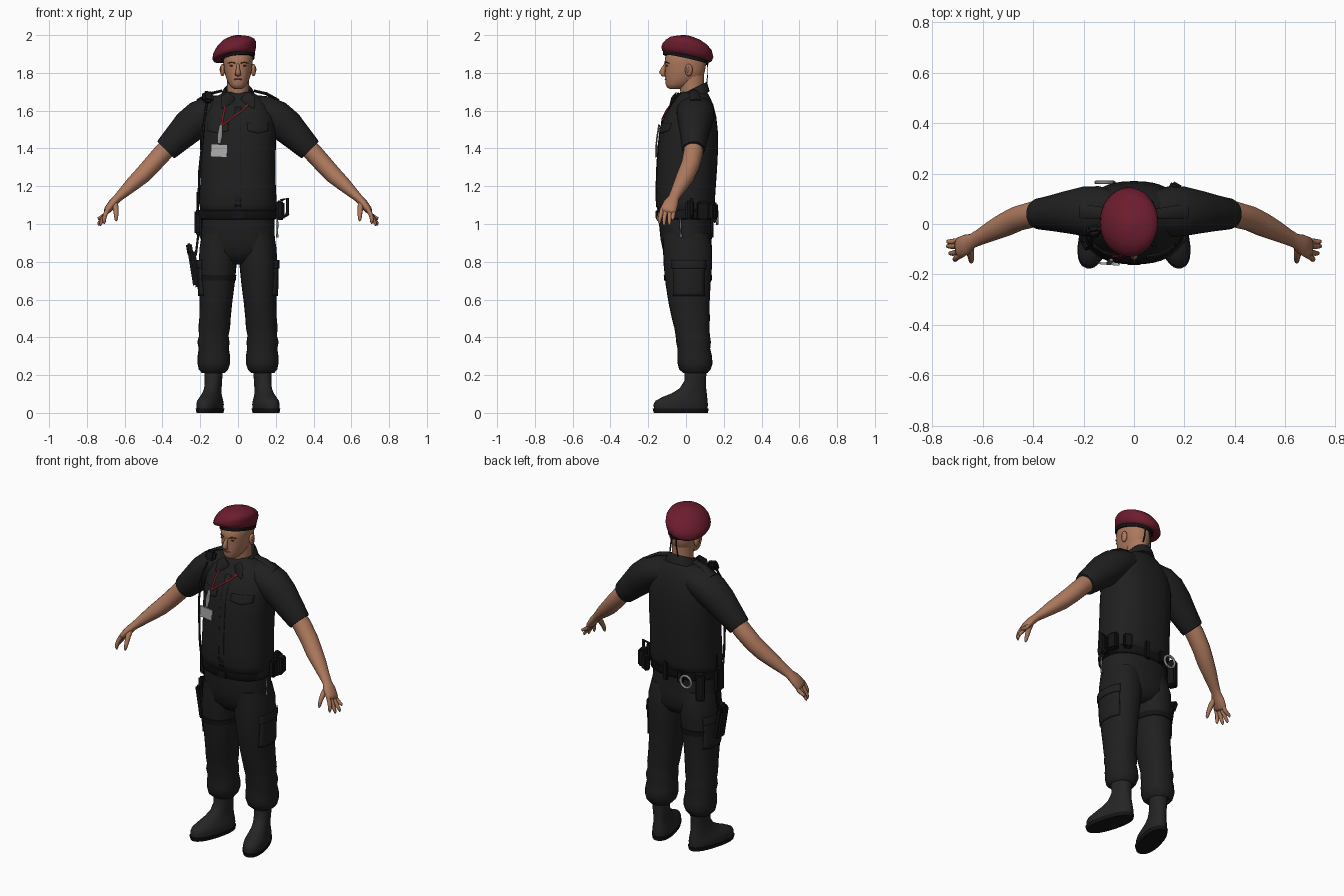
import bpy, bmesh, math
from mathutils import Vector, Matrix
from mathutils.bvhtree import BVHTree


def mat(name, r, g, b):
    m = bpy.data.materials.new(name)
    m.diffuse_color = (r, g, b, 1)
    return m


CLOTH = mat("black_cloth", .014, .014, .014)
BOOT = mat("boot_leather", .018, .018, .018)
GEAR = mat("black_gear", .007, .007, .008)
SKIN = mat("skin", .42, .19, .11)
LIP = mat("lips", .27, .10, .065)
BROW = mat("brow_brown", .07, .03, .018)
WINE = mat("wine_felt", .15, .012, .027)
RED = mat("red_cord", .24, .012, .022)
GREY = mat("badge_grey", .42, .42, .42)
STEEL = mat("steel", .25, .25, .26)


def finish(name, bm, m, mirror=False, angle=50, sub=0):
    bmesh.ops.recalc_face_normals(bm, faces=bm.faces)
    me = bpy.data.meshes.new(name)
    bm.to_mesh(me)
    bm.free()
    me.materials.append(m)
    ob = bpy.data.objects.new(name, me)
    bpy.context.collection.objects.link(ob)
    if mirror:
        ob.modifiers.new("mirror", 'MIRROR')
    if sub:
        ob.modifiers.new("subdivision", 'SUBSURF').levels = sub
        ob.modifiers["subdivision"].render_levels = sub
    for o in bpy.context.selected_objects:
        o.select_set(False)
    ob.select_set(True)
    bpy.context.view_layer.objects.active = ob
    bpy.ops.object.shade_smooth_by_angle(angle=math.radians(angle))
    return ob


def skin_rings(bm, rings, caps=True):
    vs = [[bm.verts.new(p) for p in r] for r in rings]
    n = len(vs[0])
    for a, b in zip(vs, vs[1:]):
        for i in range(n):
            bm.faces.new((a[i], a[(i + 1) % n], b[(i + 1) % n], b[i]))
    if caps:
        bm.faces.new(vs[0])
        bm.faces.new(vs[-1])


def unit_ring(n, e):
    out = []
    for i in range(n):
        c, s = math.cos(2 * math.pi * i / n), math.sin(2 * math.pi * i / n)
        out.append((math.copysign(abs(c) ** (2 / e), c), math.copysign(abs(s) ** (2 / e), s)))
    return out


def loft(name, rings, m, e=2.0, n=28, rot=0, caps=True, **kw):
    """Stack of rings: cx, z, rx, y_front, y_back, tilt_x, tilt_y."""
    bm, out = bmesh.new(), []
    for r in rings:
        cx, z, rx, y0, y1, tx, ty = (tuple(r) + (0, 0))[:7]
        pts = []
        for u, v in unit_ring(n, e):
            dx, dy = u * rx, v * (y1 - y0) / 2
            pts.append((cx + dx * math.cos(rot) - dy * math.sin(rot),
                        (y0 + y1) / 2 + dx * math.sin(rot) + dy * math.cos(rot), z + dx * tx + dy * ty))
        out.append(pts)
    skin_rings(bm, out, caps)
    return finish(name, bm, m, **kw)


def tube(name, path, m, n=16, ref=(0, 1, 0), **kw):
    """Path points: x, y, z, radius across, radius along ref."""
    bm, out = bmesh.new(), []
    P = [Vector(p[:3]) for p in path]
    for i, p in enumerate(path):
        t = (P[min(i + 1, len(P) - 1)] - P[max(i - 1, 0)]).normalized()
        v = Vector(ref)
        v = (v - t * v.dot(t)).normalized()
        w = t.cross(v)
        out.append([P[i] + w * (a * p[3]) + v * (b * p[-1]) for a, b in unit_ring(n, 2)])
    skin_rings(bm, out)
    return finish(name, bm, m, **kw)


def box(name, loc, size, m, rot=(0, 0, 0), bevel=.008, **kw):
    bm = bmesh.new()
    M = Matrix.Translation(loc)
    for a, ax in zip(rot, 'XYZ'):
        M = M @ Matrix.Rotation(a, 4, ax)
    bmesh.ops.create_cube(bm, size=1, matrix=Matrix.Diagonal((*size, 1)))
    bmesh.ops.bevel(bm, geom=bm.edges[:], offset=min(bevel, min(size) * .3), segments=2, affect='EDGES')
    bm.transform(M)
    return finish(name, bm, m, angle=35, **kw)


def ball(name, loc, size, m, **kw):
    bm = bmesh.new()
    bmesh.ops.create_uvsphere(bm, u_segments=16, v_segments=10, radius=1,
                              matrix=Matrix.Translation(loc) @ Matrix.Diagonal((*size, 1)))
    return finish(name, bm, m, **kw)


def bvh(ob):
    bm = bmesh.new()
    bm.from_mesh(ob.data)
    return BVHTree.FromBMesh(bm)


def patch(name, tree, side, a0, a1, z0, z1, m, dip=0, off=.006, n=8, **kw):
    """Cloth plate laid on a surface from the front or the +x side."""
    bm, rows = bmesh.new(), []
    for j in range(n + 1):
        row = []
        for i in range(n + 1):
            s, t = i / n, j / n
            a, z = a0 + (a1 - a0) * s, z0 + (z1 - z0) * t - dip * (1 - t) * (1 - abs(2 * s - 1))
            o, d = ((a, -1, z), (0, 1, 0)) if side == 'front' else ((1, a, z), (-1, 0, 0))
            hit = tree.ray_cast(Vector(o), Vector(d))
            row.append(bm.verts.new((hit[0] or Vector(o)) - Vector(d) * off))
        rows.append(row)
    for j in range(n):
        for i in range(n):
            bm.faces.new((rows[j][i], rows[j][i + 1], rows[j + 1][i + 1], rows[j + 1][i]))
    ob = finish(name, bm, m, **kw)
    ob.modifiers.new("thickness", 'SOLIDIFY').thickness = .007
    return ob


# Shirt, collar and sleeves
shirt = loft("shirt", [(0, 1.06, .185, -.14, .13), (0, 1.075, .2, -.152, .145), (0, 1.11, .205, -.16, .152),
                       (0, 1.2, .2, -.158, .158), (0, 1.3, .198, -.155, .165), (0, 1.4, .2, -.148, .17),
                       (0, 1.5, .2, -.138, .168), (0, 1.57, .19, -.115, .16), (0, 1.63, .165, -.08, .145),
                       (0, 1.675, .115, -.045, .125), (0, 1.70, .07, -.02, .11)], CLOTH, e=2.4, n=40, angle=70)
tube("sleeve", [(.07, .05, 1.615, .07, .08), (.14, .05, 1.60, .08, .10), (.2, .05, 1.565, .092, .098),
                (.26, .047, 1.515, .09, .085), (.32, .043, 1.455, .077, .072), (.375, .04, 1.40, .066, .062),
                (.383, .04, 1.392, .062, .058)], CLOTH, n=24, mirror=True)
loft("collar", [(0, 1.655, .098, -.06, .125, 0, .5), (0, 1.70, .082, -.045, .115, 0, .5),
                (0, 1.715, .07, -.038, .108, 0, .5), (0, 1.69, .06, -.03, .1, 0, .3)], CLOTH, angle=70)
tube("collar_wing", [(.035, -.055, 1.68, .006, .028), (.062, -.075, 1.655, .006, .032), (.085, -.088, 1.615, .004, .006)],
     CLOTH, n=8, ref=(1, 0, .6), mirror=True, angle=30)
tube("epaulette", [(.085, .04, 1.705, .007, .02), (.15, .045, 1.69, .008, .026), (.215, .05, 1.655, .007, .03)],
     CLOTH, n=8, mirror=True, angle=30)
torso = bvh(shirt)
patch("pocket_flap", torso, 'front', .05, .165, 1.495, 1.535, CLOTH, dip=.015, mirror=True)
patch("button_placket", torso, 'front', -.016, .016, 1.09, 1.62, CLOTH, off=.003)

# Trousers and belt
loft("trouser_seat", [(0, 1.075, .19, -.145, .135), (0, 1.0, .193, -.143, .132), (0, .92, .195, -.135, .135),
                      (0, .85, .19, -.12, .138), (0, .80, .12, -.08, .11), (0, .785, .05, -.04, .07)], CLOTH, e=2.3, n=36, angle=70)
leg = loft("trouser_leg", [(.1, .95, .09, -.12, .12), (.104, .87, .1, -.122, .138), (.108, .78, .1, -.118, .138),
                           (.112, .68, .094, -.108, .13), (.117, .58, .086, -.092, .125), (.122, .5, .083, -.075, .126),
                           (.126, .45, .084, -.062, .125), (.128, .41, .078, -.055, .126), (.13, .375, .085, -.052, .132),
                           (.128, .34, .08, -.045, .128), (.128, .3, .086, -.046, .138), (.128, .26, .086, -.044, .14),
                           (.13, .23, .078, -.036, .13), (.13, .212, .062, -.015, .115), (.13, .235, .045, 0, .1)],
           CLOTH, e=2.2, mirror=True, angle=75)
patch("cargo_pocket", bvh(leg), 'side', -.07, .1, .62, .77, CLOTH, off=.008, mirror=True)
patch("cargo_flap", bvh(leg), 'side', -.078, .108, .765, .81, CLOTH, off=.013, mirror=True)
loft("belt", [(0, 1.025, .198, -.148, .14), (0, 1.03, .204, -.154, .146), (0, 1.07, .204, -.156, .148),
              (0, 1.075, .198, -.15, .14)], GEAR, e=2.35, n=40)
box("belt_buckle", (0, -.156, 1.05), (.06, .012, .045), GEAR)

# Boots
loft("boot", [(.148, .02, .058, -.174, .118), (.148, .045, .06, -.176, .12), (.147, .065, .056, -.165, .118),
              (.143, .085, .049, -.125, .115), (.138, .105, .044, -.075, .112), (.133, .13, .042, -.035, .108),
              (.13, .17, .044, -.008, .106), (.13, .25, .048, -.01, .11)], BOOT, e=2.3, rot=.27, mirror=True, angle=70)
loft("boot_sole", [(.148, 0, .058, -.174, .12), (.148, .022, .063, -.181, .124)], GEAR, e=2.3, rot=.27, mirror=True)

# Arms and hands
tube("arm", [(.34, .04, 1.435, .05, .05), (.40, .038, 1.375, .05, .052), (.46, .022, 1.308, .048, .05),
             (.51, -.002, 1.255, .045, .048), (.56, -.026, 1.21, .038, .041), (.61, -.052, 1.163, .028, .032),
             (.64, -.067, 1.135, .022, .029), (.663, -.08, 1.11, .023, .04), (.69, -.094, 1.075, .02, .043),
             (.7, -.098, 1.06, .012, .036)], SKIN, mirror=True, angle=80)
for i, (y, x1, y1, z1) in enumerate([(-.066, .738, -.07, 1.02), (-.086, .738, -.088, .992),
                                     (-.107, .728, -.116, .99), (-.126, .708, -.14, 1.0)]):
    tube(f"finger_{i + 1}", [(.688, y, 1.08, .012), (.703, (y + y1) / 2, 1.05, .0115), ((.71 + x1) / 2, y1, (1.05 + z1) / 2, .0105),
                             (x1, y1, z1 + .01, .008), (x1, y1, z1, .003)], SKIN, n=8, mirror=True, angle=80)
tube("thumb", [(.65, -.085, 1.12, .014), (.648, -.118, 1.085, .015), (.645, -.138, 1.05, .012),
               (.645, -.148, 1.025, .009), (.645, -.15, 1.015, .003)], SKIN, n=8, mirror=True, angle=80)

# Head
loft("neck", [(0, 1.63, .062, -.02, .1), (0, 1.7, .057, -.03, .095), (0, 1.79, .058, -.04, .095)], SKIN)
loft("head", [(0, 1.715, .02, -.085, -.03), (0, 1.722, .034, -.1, -.01), (0, 1.74, .048, -.108, .035),
              (0, 1.765, .06, -.109, .075), (0, 1.79, .068, -.111, .095), (0, 1.82, .074, -.11, .102),
              (0, 1.845, .076, -.113, .106), (0, 1.88, .079, -.112, .106), (0, 1.93, .065, -.085, .08)],
     SKIN, e=2.2, n=32, angle=80)
tube("nose", [(0, -.104, 1.848, .008, .007), (0, -.118, 1.825, .012, .009), (0, -.127, 1.803, .016, .014),
              (0, -.119, 1.789, .011, .016), (0, -.11, 1.785, .004, .006)], SKIN, n=12, ref=(1, 0, 0), angle=80)
ball("eye", (.031, -.1, 1.838), (.013, .007, .0045), BROW, mirror=True)
tube("brow", [(.014, -.112, 1.851, .004), (.034, -.106, 1.857, .004), (.054, -.09, 1.851, .003)], BROW, n=6, ref=(0, 0, 1), mirror=True)
ball("mouth", (0, -.106, 1.766), (.024, .007, .005), LIP)
ball("ear", (.082, .015, 1.815), (.013, .02, .033), SKIN, mirror=True)
ball("ear_hollow", (.092, .01, 1.818), (.005, .01, .018), LIP, mirror=True)

# Beret with trim band and ribbon ends
loft("beret_band", [(0, 1.872, .083, -.115, .112, .1, -.22), (0, 1.87, .088, -.121, .118, .1, -.22),
                    (0, 1.887, .089, -.122, .12, .12, -.22)], GEAR, n=36)
loft("beret", [(0, 1.886, .088, -.121, .119, .12, -.22), (-.017, 1.896, .111, -.128, .138, .3, -.22),
               (-.02, 1.912, .116, -.13, .145, .33, -.2), (-.018, 1.935, .113, -.124, .137, .28, -.15),
               (-.012, 1.96, .099, -.108, .112, .2, -.12), (-.006, 1.982, .073, -.083, .075, .12, -.1),
               (0, 1.995, .04, -.05, .03, .05, -.05), (0, 2.0, .012, -.02, 0)], WINE, n=36, angle=85)
for x, z in ((-.012, 1.74), (.014, 1.76)):
    tube("beret_ribbon", [(x, .113, 1.855, .005, .002), (x * 1.5, .116, 1.80, .005, .002), (x * 2, .11, z, .005, .002)], GEAR, n=6)

# Lanyard and badge
for k, pts in enumerate([[(-.065, 1.64), (-.078, 1.58), (-.088, 1.52)], [(.062, 1.64), (.02, 1.6), (-.04, 1.555), (-.088, 1.52)]]):
    path = []
    for x, z in pts:
        hit = torso.ray_cast(Vector((x, -1, z)), Vector((0, 1, 0)))[0]
        path.append((x, hit.y - .009, z, .005, .003))
    tube(f"lanyard_{k + 1}", path, RED, n=6)
tube("badge_clip", [(-.09, -.142, 1.525, .008, .005), (-.095, -.152, 1.47, .014, .004), (-.1, -.157, 1.425, .008, .004)], STEEL, n=8)
box("badge", (-.1, -.158, 1.388), (.088, .008, .068), GREY, rot=(0, .05, -.08))

# Shoulder microphone, cable and hip radio
box("shoulder_microphone", (-.16, -.03, 1.672), (.058, .04, .06), GEAR, rot=(-.4, 0, .2), bevel=.012)
tube("radio_cable", [(-.165, -.055, 1.64, .006), (-.178, -.095, 1.56, .006), (-.19, -.1, 1.42, .006), (-.205, -.075, 1.28, .006),
                     (-.208, -.065, 1.15, .006), (-.215, -.04, 1.05, .006)], GEAR, n=8)
box("radio", (-.212, -.01, 1.01), (.035, .06, .13), GEAR)
tube("radio_antenna", [(-.215, .01, 1.07, .006), (-.215, .015, 1.17, .004)], GEAR, n=8)

# Belt pouches and tools
for name, x, y, z, sx, sy, sz, r in [("front_pouch", .222, .02, 1.075, .035, .045, .1, 0), ("side_pouch", .222, .09, 1.07, .04, .06, .1, .2),
                                     ("rear_pouch", .165, .145, 1.07, .05, .035, .085, -.5), ("back_keeper", .03, .152, 1.06, .03, .016, .11, 0),
                                     ("cuff_case", -.07, .152, 1.05, .04, .025, .075, 0), ("tool_pouch", -.175, .115, 1.0, .05, .05, .16, .5)]:
    box(name, (x, y, z), (sx, sy, sz), GEAR, rot=(0, 0, r))
tube("spray_holder", [(.225, .03, 1.125, .007), (.262, .03, 1.135, .008), (.262, .03, 1.05, .01), (.225, .03, 1.03, .007)], GEAR, n=8)
ring = [(-.115 + .035 * math.cos(a), .165, 1.035 + .035 * math.sin(a), .007) for a in [i * math.pi / 9 for i in range(-3, 16)]]
tube("handcuffs", ring, STEEL, n=8)
tube("key_chain", [(.207, -.03, 1.03, .004), (.21, -.028, .99, .006), (.207, -.03, .965, .003), (.208, -.025, .93, .007)], STEEL, n=8)

# Thigh holster with pistol grip and straps
box("holster", (-.232, .0, .765), (.04, .075, .2), GEAR, rot=(0, -.16, 0), bevel=.012)
box("pistol_grip", (-.256, .025, .865), (.03, .045, .06), GEAR, rot=(-.3, -.16, 0))
box("holster_hanger", (-.212, .0, .93), (.012, .04, .2), GEAR, rot=(0, .12, 0))
loft("thigh_strap", [(-.111, .70, .1, -.115, .137), (-.111, .73, .102, -.118, .139)], GEAR, e=2.2)
